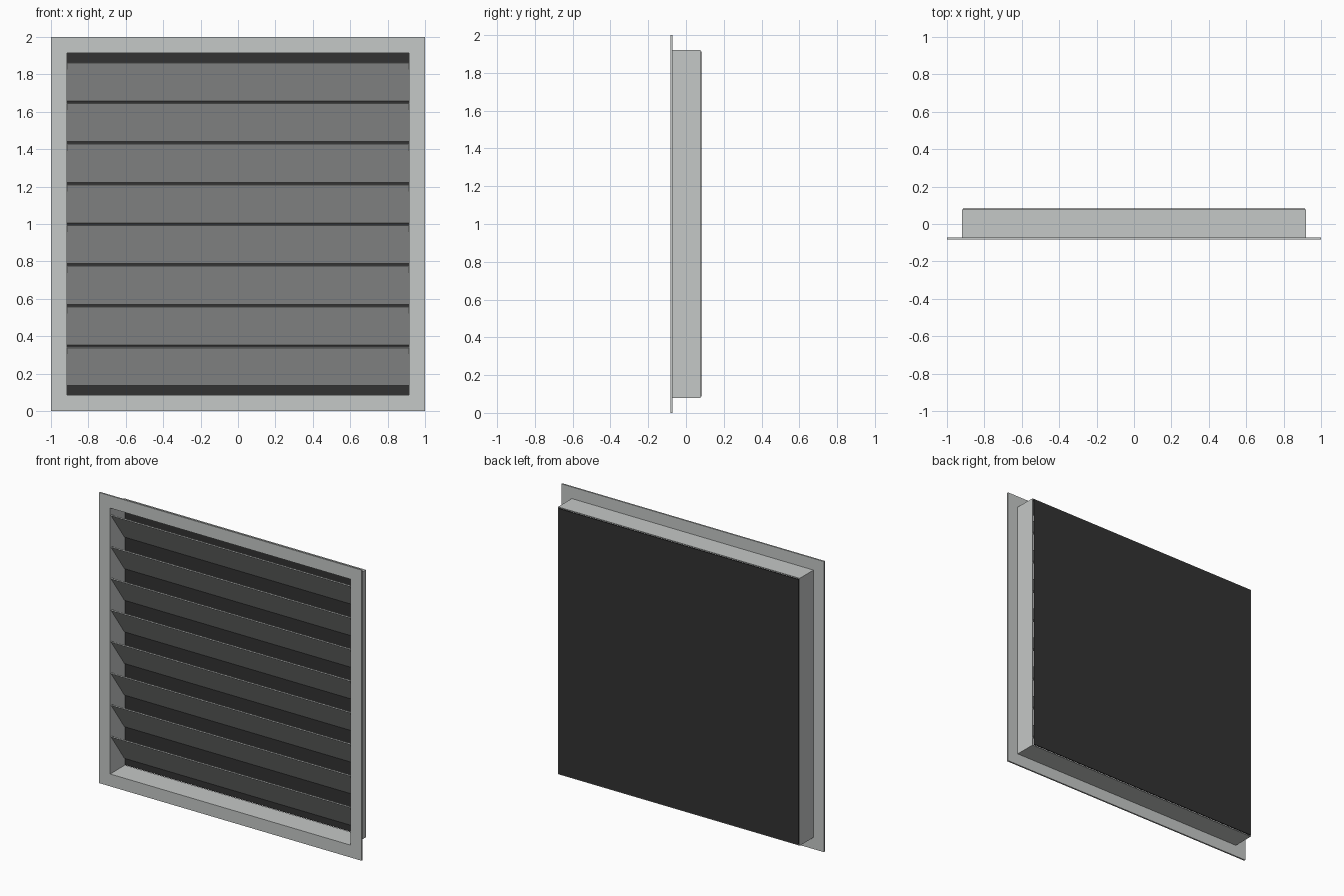
import bpy, bmesh, math
from mathutils import Matrix

if "Cube" in bpy.data.objects:
    bpy.data.objects.remove(bpy.data.objects["Cube"])


def material(name, rgb):
    m = bpy.data.materials.new(name)
    m.diffuse_color = (*rgb, 1.0)
    m.use_nodes = True
    m.node_tree.nodes["Principled BSDF"].inputs["Base Color"].default_value = m.diffuse_color
    return m


GREY = material("light grey metal", (0.56, 0.58, 0.57))
BLACK = material("dark mesh", (0.032, 0.032, 0.032))
FRONT, BACK = -0.083, 0.083
OPEN = 0.915          # half size of the opening
PITCH = 0.2175


def finish(name, bm, mat):
    bmesh.ops.recalc_face_normals(bm, faces=bm.faces)
    mesh = bpy.data.meshes.new(name)
    bm.to_mesh(mesh)
    bm.free()
    mesh.materials.append(mat)
    ob = bpy.data.objects.new(name, mesh)
    bpy.context.collection.objects.link(ob)
    return ob


def square_ring(name, outer, inner, y0, y1, mat):
    """Square frame around (x=0, z=1) with a square hole."""
    bm = bmesh.new()
    corners = [(-1, -1), (1, -1), (1, 1), (-1, 1)]
    loops = [[bm.verts.new((sx * r, y, 1 + sz * r)) for sx, sz in corners]
             for r, y in ((outer, y0), (outer, y1), (inner, y1), (inner, y0))]
    for a in range(4):
        b = (a + 1) % 4
        for i in range(4):
            j = (i + 1) % 4
            bm.faces.new((loops[a][i], loops[a][j], loops[b][j], loops[b][i]))
    return finish(name, bm, mat)


def box(name, size, centre, mat, tilt=0.0):
    bm = bmesh.new()
    bmesh.ops.create_cube(bm, size=1, matrix=Matrix.Translation(centre)
                          @ Matrix.Rotation(tilt, 4, 'X') @ Matrix.Diagonal((*size, 1)))
    return finish(name, bm, mat)


# Front flange and the sleeve behind it
square_ring("front_flange", 1.0, OPEN, FRONT, FRONT + 0.011, GREY)
square_ring("sleeve", 0.92, OPEN, FRONT + 0.011, 0.077, GREY)

# Dark screen closing the back
box("back_screen", (1.826, 0.007, 1.826), (0, BACK - 0.0035, 1), BLACK)

# Slats: front edge high, back edge low
depth, drop, thick = 0.145, 0.203, 0.007
length = math.hypot(depth, drop)
for i in range(8):
    z = 1 + (3.5 - i) * PITCH
    box(f"slat_{i + 1}", (2 * OPEN - 0.002, thick, length), (0, 0.0, z),
        GREY, math.atan2(depth, drop))
